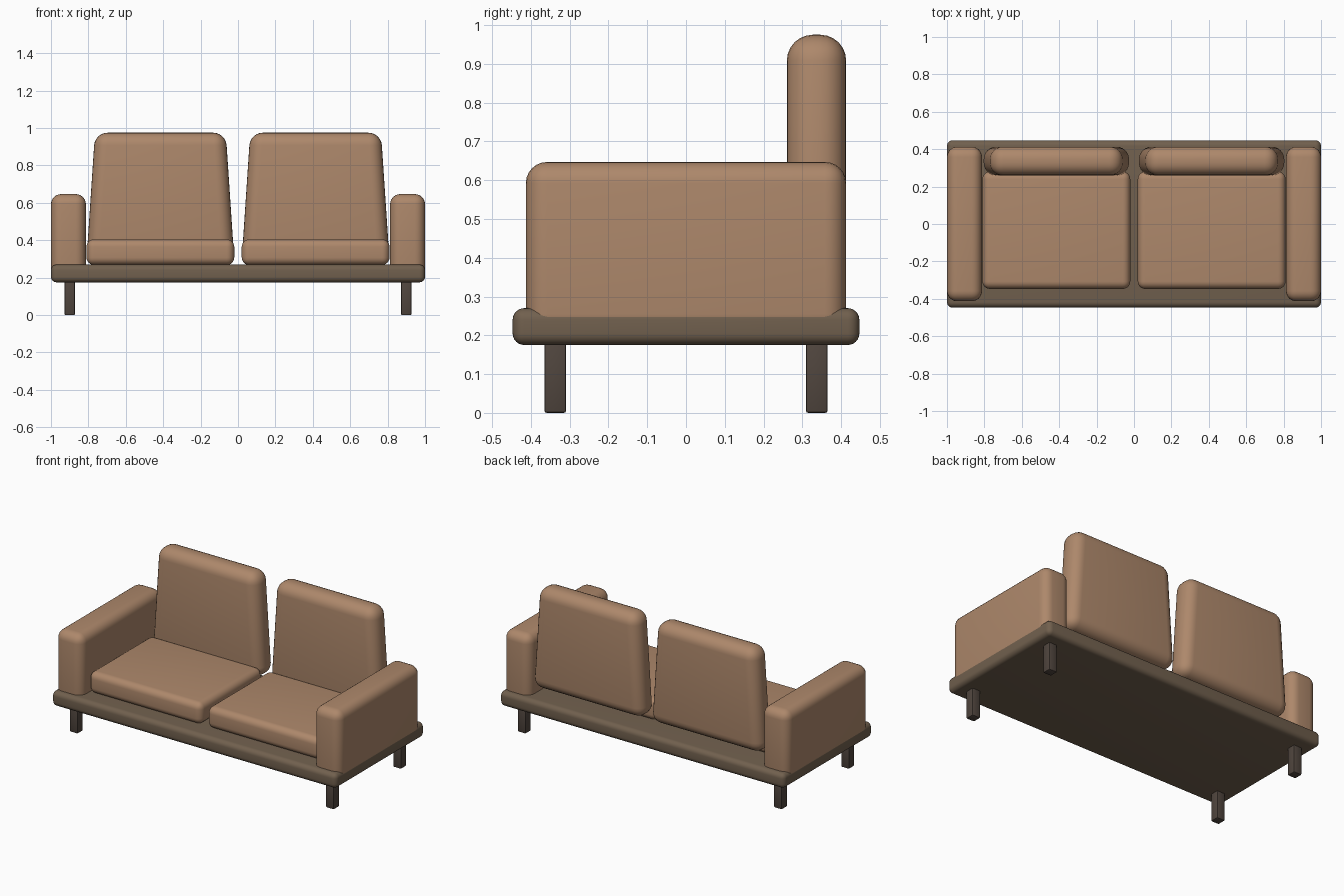
import bpy
import bmesh
import math

cube = bpy.data.objects.get("Cube")
if cube:
    bpy.data.objects.remove(cube, do_unlink=True)


def material(name, rgb):
    mat = bpy.data.materials.new(name)
    mat.use_nodes = True
    color = (*rgb, 1.0)
    mat.diffuse_color = color
    bsdf = next(n for n in mat.node_tree.nodes if n.type == 'BSDF_PRINCIPLED')
    bsdf.inputs["Base Color"].default_value = color
    return mat


leather = material("tan_leather", (0.42, 0.246, 0.147))
frame_wood = material("brown_wood", (0.165, 0.117, 0.076))
leg_wood = material("dark_wood", (0.08, 0.06, 0.048))


def rounded_box(name, low, high, radius, mat, segments=6, top_scale=1.0):
    """Box between two corners, optionally narrowed in x at the top, with rounded edges."""
    size = [b - a for a, b in zip(low, high)]
    bm = bmesh.new()
    bmesh.ops.create_cube(bm, size=1.0)
    for v in bm.verts:
        if v.co.z > 0:
            v.co.x *= top_scale
        v.co = [c * s for c, s in zip(v.co, size)]
    bmesh.ops.bevel(bm, geom=bm.edges[:], offset=radius, segments=segments,
                    profile=0.5, affect='EDGES', clamp_overlap=True)
    mesh = bpy.data.meshes.new(name)
    bm.to_mesh(mesh)
    bm.free()
    mesh.materials.append(mat)
    obj = bpy.data.objects.new(name, mesh)
    obj.location = [(a + b) / 2 for a, b in zip(low, high)]
    bpy.context.collection.objects.link(obj)
    bpy.ops.object.select_all(action='DESELECT')
    bpy.context.view_layer.objects.active = obj
    obj.select_set(True)
    bpy.ops.object.shade_smooth_by_angle(angle=math.radians(35))
    return obj


def side_box(name, side, x_range, y_range, z_range, radius, mat, **options):
    """Rounded box given for the +x side, placed on the chosen side."""
    xs = sorted(side * x for x in x_range)
    low, high = zip(xs, y_range, z_range)
    return rounded_box(name, low, high, radius, mat, **options)


# Platform
rounded_box("platform", (-1, -0.447, 0.175), (1, 0.447, 0.27), 0.03, frame_wood)

for label, side in (("left", 1), ("right", -1)):
    # Armrest, sunk into the platform
    side_box(label + "_armrest", side, (0.813, 1.0), (-0.413, 0.413),
             (0.2, 0.647), 0.055, leather)
    # Seat cushion
    side_box(label + "_seat_cushion", side, (0.02, 0.81), (-0.347, 0.28),
             (0.268, 0.405), 0.04, leather)
    # Back cushion, tapering upwards
    side_box(label + "_back_cushion", side, (0.022, 0.808), (0.26, 0.413),
             (0.325, 0.975), 0.067, leather, top_scale=0.89)
    # Legs
    for end, y in (("front", -0.337), ("back", 0.337)):
        side_box(f"{label}_{end}_leg", side, (0.872, 0.928),
                 (y - 0.028, y + 0.028), (0, 0.18), 0.006, leg_wood, segments=2)
